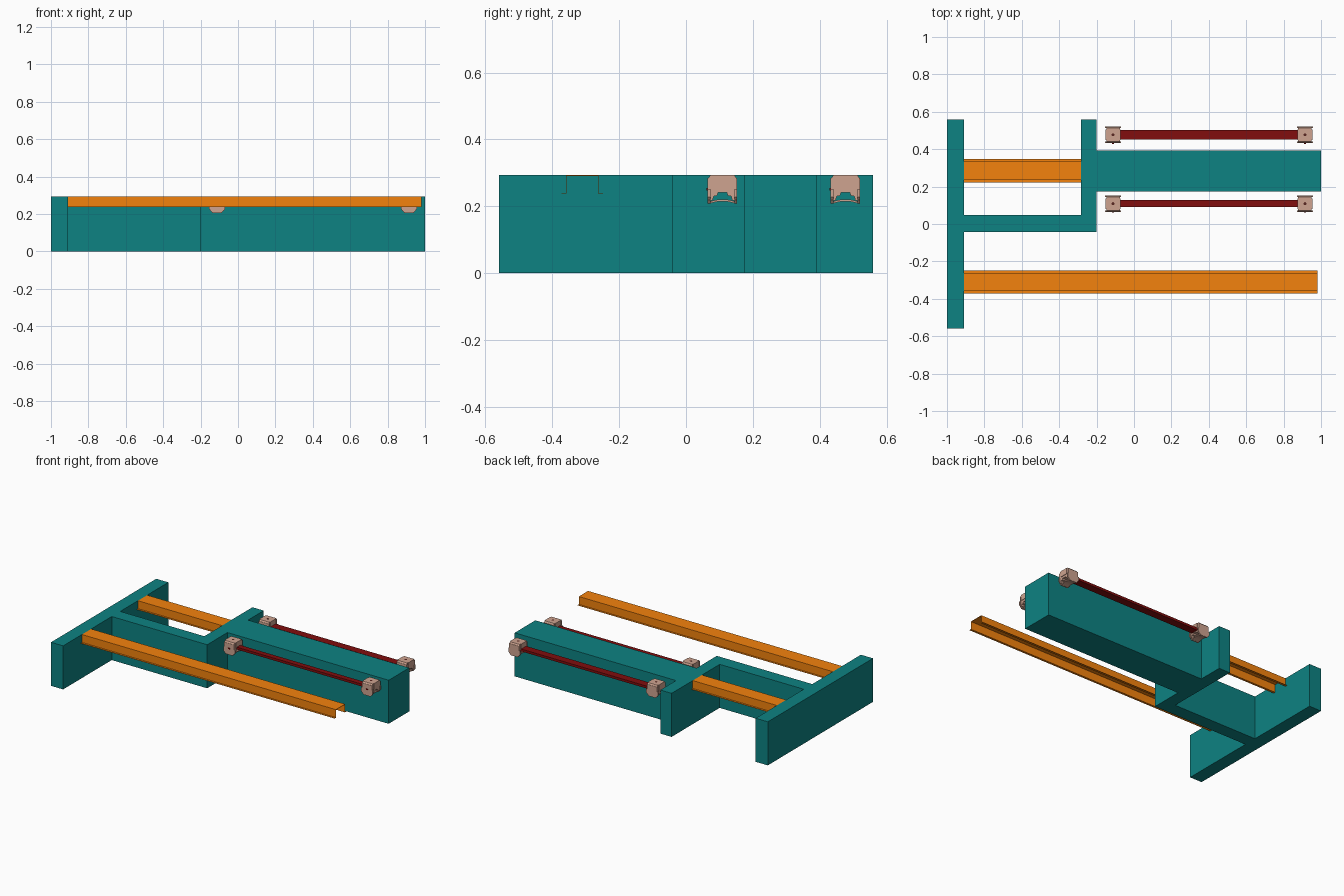
import bpy, bmesh, math

if "Cube" in bpy.data.objects:
    bpy.data.objects.remove(bpy.data.objects["Cube"])

H = 0.293  # deck height


def material(name, rgb):
    m = bpy.data.materials.new(name)
    m.diffuse_color = (*rgb, 1)
    m.use_nodes = True
    m.node_tree.nodes["Principled BSDF"].inputs["Base Color"].default_value = m.diffuse_color
    return m


TEAL = material("teal", (0.004, 0.225, 0.225))
ORANGE = material("orange", (0.90, 0.225, 0.004))
RED = material("dark_red", (0.22, 0.004, 0.004))
TAN = material("tan", (0.62, 0.37, 0.28))
DARK = material("dark_brown", (0.10, 0.02, 0.015))


def prism(bm, pts, a, b, axis):
    """Extrude a 2D profile from a to b along x (pts are y,z) or z (pts are x,y)."""
    place = (lambda p, t: (t, *p)) if axis == 'x' else (lambda p, t: (*p, t))
    lo = [bm.verts.new(place(p, a)) for p in pts]
    hi = [bm.verts.new(place(p, b)) for p in pts]
    bm.faces.new(lo[::-1])
    bm.faces.new(hi)
    n = len(pts)
    for i in range(n):
        j = (i + 1) % n
        bm.faces.new((lo[i], lo[j], hi[j], hi[i]))
    return lo + hi


def box(bm, x0, x1, y0, y1, z0, z1):
    return prism(bm, [(y0, z0), (y1, z0), (y1, z1), (y0, z1)], x0, x1, 'x')


def finish(bm, name, mat):
    bmesh.ops.recalc_face_normals(bm, faces=bm.faces)
    me = bpy.data.meshes.new(name)
    bm.to_mesh(me)
    bm.free()
    me.materials.append(mat)
    ob = bpy.data.objects.new(name, me)
    bpy.context.collection.objects.link(ob)
    return ob


# Concrete body: end wall, web, second wall and long block
bm = bmesh.new()
prism(bm, [(-1, -0.559), (-0.91, -0.559), (-0.91, -0.042), (-0.2, -0.042),
           (-0.2, 0.173), (1, 0.173), (1, 0.392), (-0.2, 0.392),
           (-0.2, 0.559), (-0.284, 0.559), (-0.284, 0.048), (-0.91, 0.048),
           (-0.91, 0.559), (-1, 0.559)], 0, H, 'z')
finish(bm, "body", TEAL)


# Orange hat-section channels, open below
def channel(name, yc, x0, x1, t=0.002):
    half = [(0.062, 0.238), (0.062, 0.238 + t), (0.049, 0.238 + t), (0.049, H)]
    inner = [(0.049 - t, H - t), (0.049 - t, 0.238)]
    pts = half + [(-y, z) for y, z in half[::-1]]
    pts += [(-y, z) for y, z in inner[::-1]] + inner
    bm = bmesh.new()
    prism(bm, [(yc + y, z) for y, z in pts], x0, x1, 'x')
    finish(bm, name, ORANGE)


channel("long_channel", -0.310, -0.91, 0.98)
channel("short_channel", 0.285, -0.91, -0.284)


# Clamp brackets gripping the bars
def bracket(name, xc, yc):
    bm = bmesh.new()
    # arched saddle body
    half = [(0.036, H), (0.042, 0.284), (0.042, 0.217), (0.030, 0.217),
            (0.026, 0.230), (0.016, 0.232), (0.013, 0.241)]
    pts = half + [(-y, z) for y, z in half[::-1]]
    prism(bm, [(yc + y, z) for y, z in pts], xc - 0.036, xc + 0.036, 'x')
    # raised centre panel across the ends
    box(bm, xc - 0.040, xc + 0.040, yc - 0.028, yc + 0.028, 0.254, H)
    # side cheeks: narrow top, wide band, tapered foot
    for s in (-1, 1):
        y0, y1 = sorted((yc + s * 0.036, yc + s * 0.044))
        box(bm, xc - 0.038, xc + 0.038, y0, y1, 0.252, 0.284)
        box(bm, xc - 0.043, xc + 0.043, y0, y1, 0.228, 0.252)
        for v in box(bm, xc - 0.043, xc + 0.043, y0, y1, 0.208, 0.228):
            if v.co.z < 0.22:
                v.co.x = xc + (v.co.x - xc) * 0.6
    # bowed strap under the saddle
    n = 10
    bow = [(-0.042 + 0.084 * i / n, 0.207 + 0.008 * math.sin(math.pi * i / n))
           for i in range(n + 1)]
    strap = bow + [(y, z + 0.006) for y, z in bow[::-1]]
    prism(bm, [(yc + y, z) for y, z in strap], xc - 0.026, xc + 0.026, 'x')
    finish(bm, name, TAN)
    # bolt recess on top
    bm = bmesh.new()
    ring = [(xc + 0.008 * math.cos(k * math.tau / 12),
             yc + 0.008 * math.sin(k * math.tau / 12)) for k in range(12)]
    prism(bm, ring, H - 0.004, H + 0.0005, 'z')
    finish(bm, name + "_bolt", DARK)


# Dark red bars, each held by two brackets
for side, yc, w in (("front", 0.109, 0.036), ("back", 0.477, 0.052)):
    bm = bmesh.new()
    box(bm, -0.112, 0.914, yc - w / 2, yc + w / 2, 0.244, 0.260)
    finish(bm, side + "_bar", RED)
    for end, xc in (("left", -0.112), ("right", 0.914)):
        bracket(f"{side}_{end}_bracket", xc, yc)
        bm = bmesh.new()
        box(bm, xc - 0.006, xc + 0.006, yc - 0.048, yc - 0.040, 0.247, 0.254)
        finish(bm, f"{side}_{end}_side_pin", RED)
